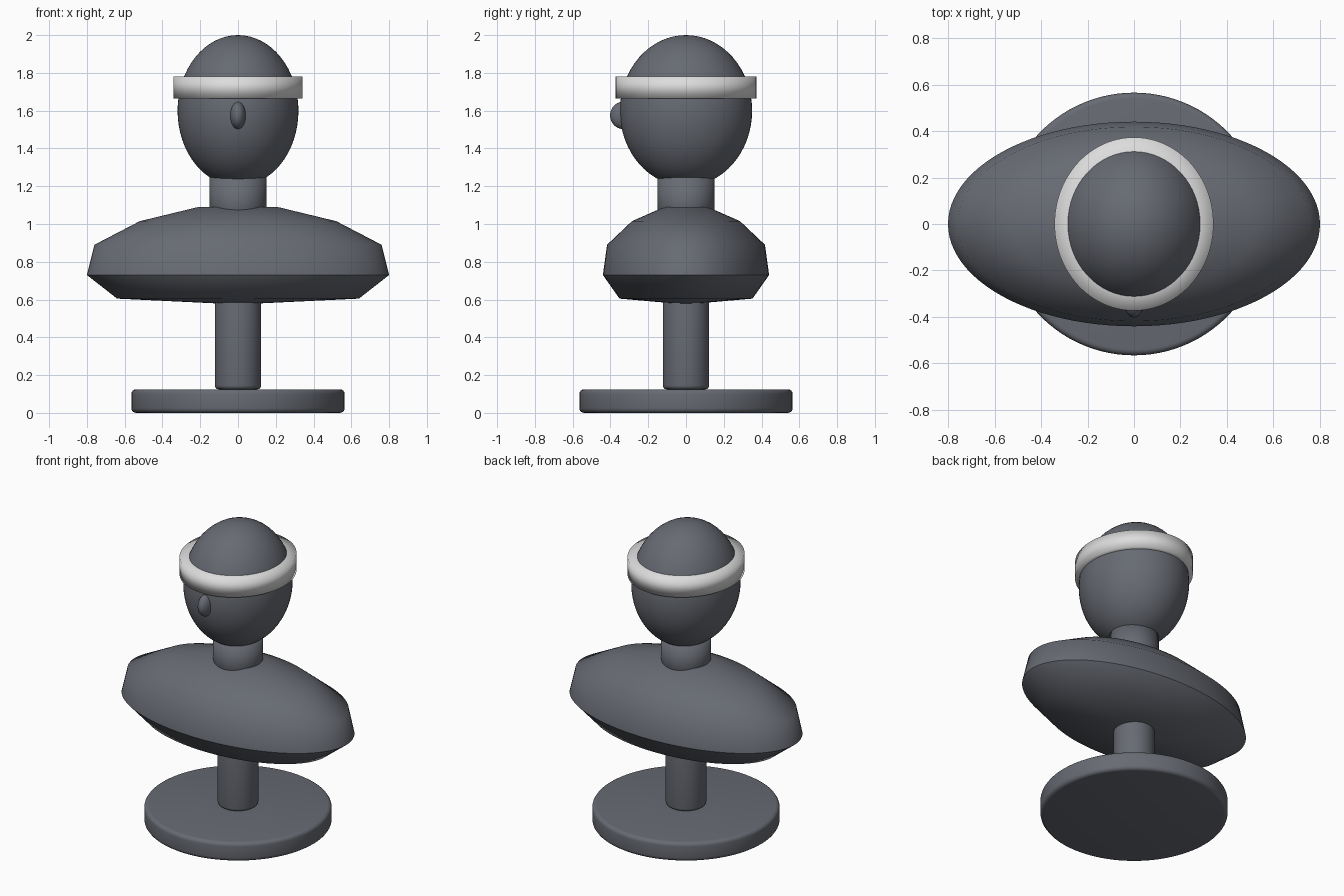
import bpy
import bmesh
import math

cube = bpy.data.objects.get("Cube")
if cube:
    bpy.data.objects.remove(cube, do_unlink=True)


def material(name, color):
    mat = bpy.data.materials.new(name)
    mat.use_nodes = True
    mat.diffuse_color = color
    mat.node_tree.nodes["Principled BSDF"].inputs["Base Color"].default_value = color
    return mat


slate = material("slate grey", (0.135, 0.145, 0.17, 1))
pale = material("pale grey", (0.72, 0.72, 0.72, 1))


def lathe(name, profile, mat, depth=1.0, sides=96, sharp_z=None, angle=40):
    """Spin (radius, z) points about z; depth scales y. Closed with caps."""
    bm = bmesh.new()
    rings = []
    for r, z in profile:
        ring = []
        for i in range(sides):
            a = math.tau * i / sides
            ring.append(bm.verts.new((r * math.cos(a), depth * r * math.sin(a), z)))
        rings.append(ring)
    for low, high in zip(rings, rings[1:]):
        for i in range(sides):
            j = (i + 1) % sides
            bm.faces.new((low[i], low[j], high[j], high[i]))
    bm.faces.new(rings[0][::-1])
    bm.faces.new(rings[-1])
    for f in bm.faces:
        f.smooth = True
    for e in bm.edges:
        if sharp_z is None:
            e.smooth = e.calc_face_angle(0) < math.radians(angle)
        else:
            e.smooth = not all(abs(v.co.z - sharp_z) < 0.001 for v in e.verts)
    mesh = bpy.data.meshes.new(name)
    bm.to_mesh(mesh)
    bm.free()
    mesh.materials.append(mat)
    obj = bpy.data.objects.new(name, mesh)
    bpy.context.collection.objects.link(obj)
    return obj


def rounded_cylinder(name, radius, z0, z1, bevel, mat):
    steps = [math.pi / 2 * k / 4 for k in range(5)]
    core = radius - bevel
    lower = [(core + bevel * math.sin(t), z0 + bevel * (1 - math.cos(t))) for t in steps]
    upper = [(core + bevel * math.cos(t), z1 - bevel * (1 - math.sin(t))) for t in steps]
    return lathe(name, lower + upper, mat)


def ellipsoid(name, center, radii, mat):
    bpy.ops.mesh.primitive_uv_sphere_add(segments=64, ring_count=32, location=center)
    obj = bpy.context.object
    obj.name = name
    obj.scale = radii
    obj.data.materials.append(mat)
    bpy.ops.object.shade_smooth()
    return obj


# Stand
rounded_cylinder("base_disc", 0.565, 0, 0.125, 0.025, slate)
rounded_cylinder("post", 0.123, 0.125, 0.66, 0.02, slate)

# Oval shoulders with a hard edge at the widest ring
lathe("shoulders", [(0.02, 0.575), (0.64, 0.605), (0.80, 0.73), (0.76, 0.89),
                    (0.52, 1.015), (0.21, 1.09)],
      slate, depth=0.55, sharp_z=0.73)

# Neck, head and nose
lathe("neck", [(0.15, 0.95), (0.15, 1.28)], slate)
ellipsoid("head", (0, 0, 1.6), (0.32, 0.35, 0.4), slate)
ellipsoid("nose", (0, -0.33, 1.575), (0.042, 0.072, 0.073), slate)

# Headband
lathe("headband", [(0.30, 1.665), (0.342, 1.665), (0.342, 1.782), (0.26, 1.782)],
      pale, depth=1.09)
